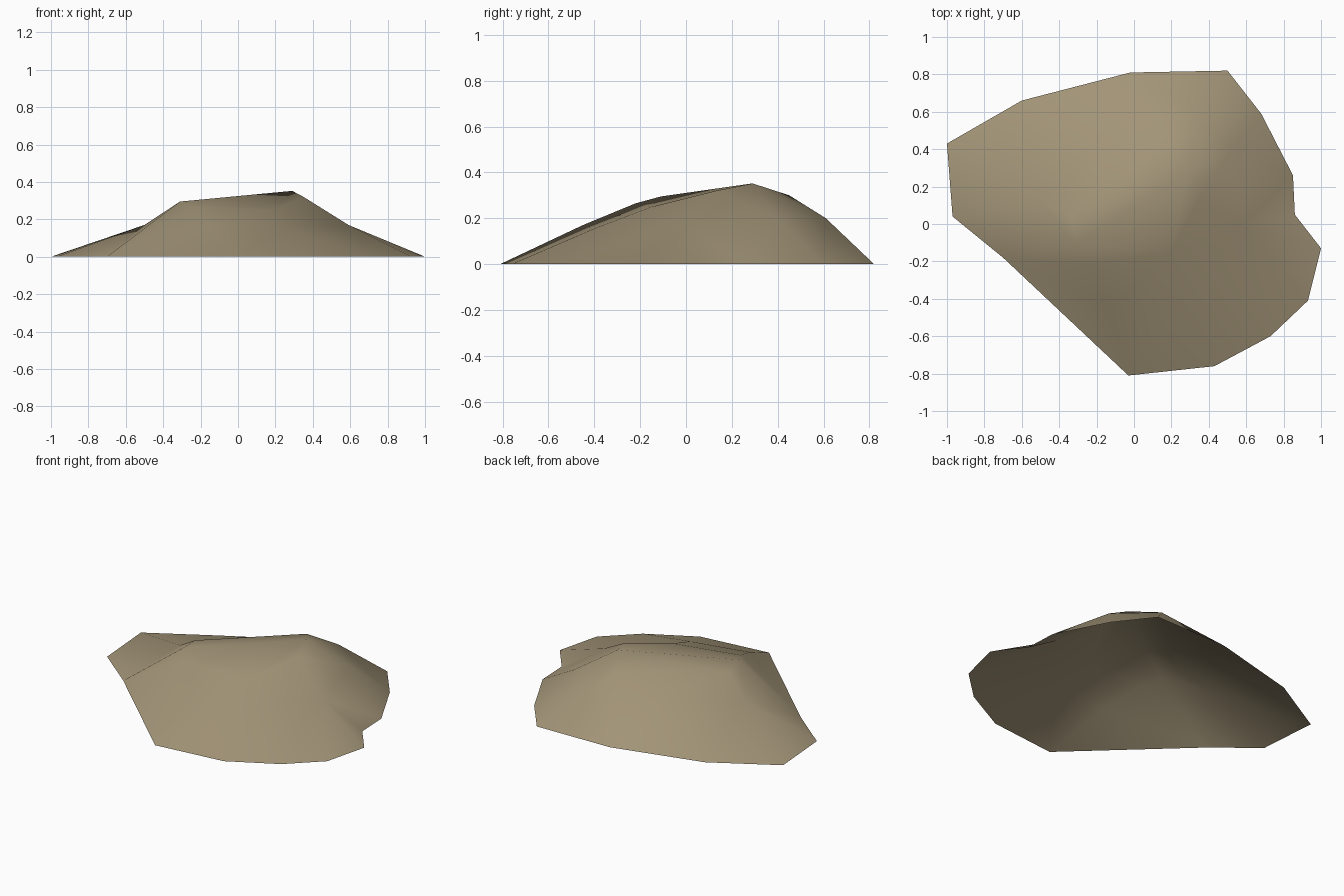
import bpy
import bmesh
from mathutils import Vector
from mathutils.geometry import delaunay_2d_cdt

# Remove the default object
default_cube = bpy.data.objects.get("Cube")
if default_cube:
    bpy.data.objects.remove(default_cube, do_unlink=True)


def make_material(name, colour):
    material = bpy.data.materials.new(name)
    material.use_nodes = True
    material.diffuse_color = colour
    shader = material.node_tree.nodes["Principled BSDF"]
    shader.inputs["Base Color"].default_value = colour
    shader.inputs["Roughness"].default_value = 0.9
    return material


# Ground outline, counter-clockwise from the right-hand lobe
rim = [
    (1, -.13), (.86, .05), (.85, .26), (.68, .59), (.5, .82),
    (-.02, .81), (-.6, .66), (-1, .43), (-.97, .04), (-.7, -.18),
    (-.03, -.81), (.43, -.76), (.73, -.6), (.93, -.41),
]

# Raised points of the crest, its shoulders and the lobes
raised = {
    "peak": (.29, .29, .352),
    "crest_right": (.35, .13, .32),
    "crest_left": (-.31, -.11, .295),
    "crest_back": (.18, .45, .3),
    "crest_back_left": (-.34, .04, .275),
    "back_shoulder": (.3, .61, .2),
    "back_right_shoulder": (.53, .4, .2),
    "right_lobe": (.59, 0, .17),
    "left_shoulder": (-.5, .12, .17),
    "back_slope": (-.15, .42, .2),
    "front_upper_ridge": (-.24, -.22, .265),
    "front_lower_ridge": (-.14, -.45, .17),
    "front_slope_upper": (.2, -.15, .25),
    "front_slope_lower": (.25, -.4, .155),
}

# Creases that the surface has to follow
creases = [
    ("crest_left", "peak"),
    ("peak", "crest_right"),
    ("peak", "crest_back"),
    ("crest_back_left", "crest_back"),
    ("crest_back", "back_shoulder"),
    ("crest_right", "right_lobe"),
    ("crest_left", "front_upper_ridge"),
    ("front_upper_ridge", "front_lower_ridge"),
    ("front_upper_ridge", "front_slope_upper"),
    ("front_lower_ridge", "front_slope_lower"),
    ("crest_back_left", "left_shoulder"),
]


def build_mound(name, material):
    # Triangulate the plan inside the outline, then lift each point
    points = [Vector((x, y, 0)) for x, y in rim]
    points += [Vector(p) for p in raised.values()]
    index = {key: len(rim) + i for i, key in enumerate(raised)}
    edges = [(index[a], index[b]) for a, b in creases]
    plan, _, faces, origins, _, _ = delaunay_2d_cdt(
        [p.to_2d() for p in points], edges, [list(range(len(rim)))], 1, 1e-5)

    bm = bmesh.new()
    verts = []
    for position, source in zip(plan, origins):
        height = points[source[0]].z if source else 0
        verts.append(bm.verts.new((position.x, position.y, height)))
    for face in faces:
        bm.faces.new([verts[i] for i in face])

    # Turn every face outward and smooth the whole surface
    for face in bm.faces:
        face.normal_update()
        if face.normal.z < 0:
            face.normal_flip()
        face.smooth = True

    mesh = bpy.data.meshes.new(name)
    bm.to_mesh(mesh)
    bm.free()
    mesh.materials.append(material)
    mound = bpy.data.objects.new(name, mesh)
    bpy.context.collection.objects.link(mound)
    return mound


sandstone = make_material("sandy_brown", (.36, .295, .185, 1))
build_mound("rock_mound", sandstone)
